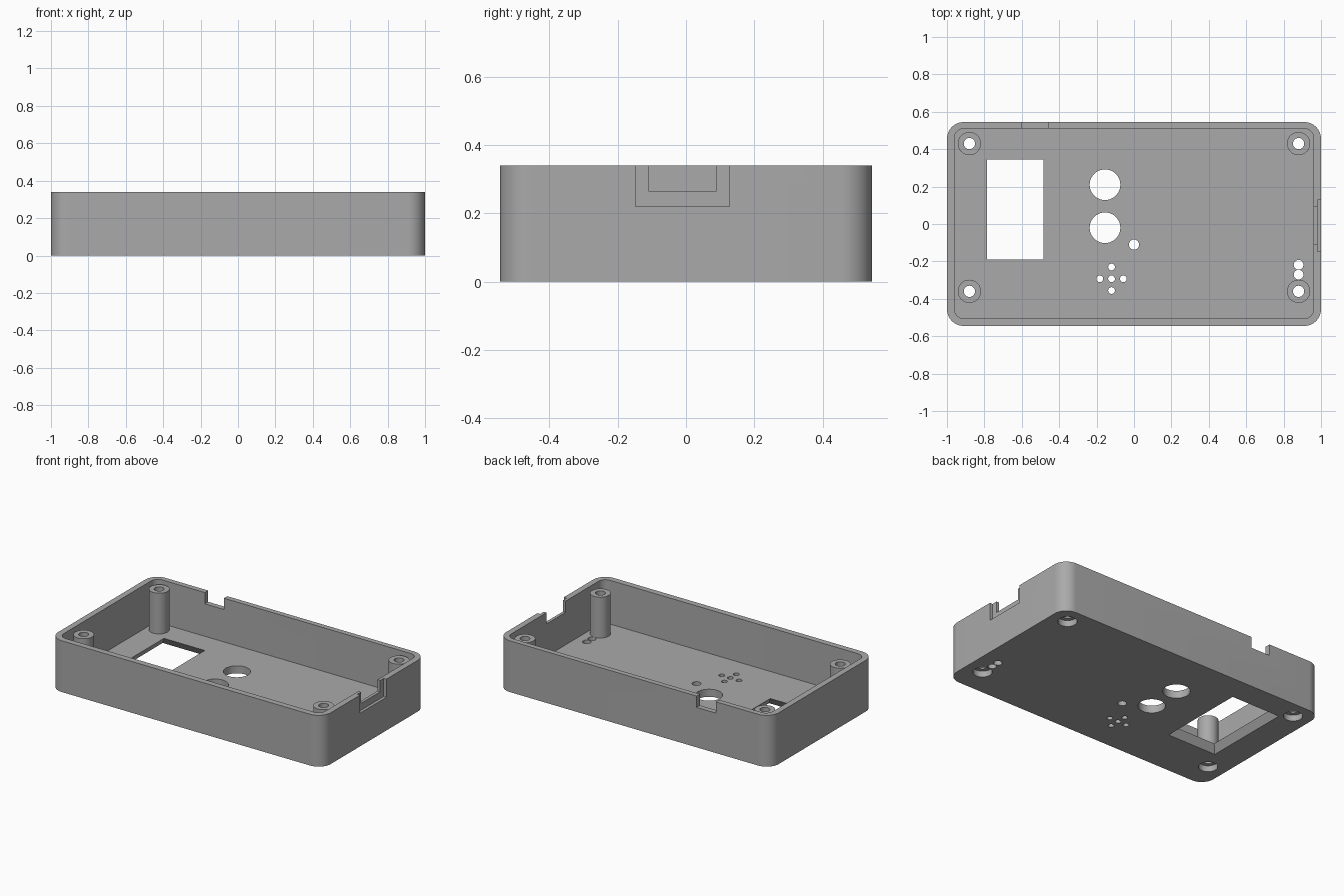
import bpy, bmesh, math
from mathutils import Vector

default = bpy.data.objects.get("Cube")
if default:
    bpy.data.objects.remove(default, do_unlink=True)

HEIGHT, FLOOR, POST_TOP = 0.34, 0.05, 0.32
POSTS = [(x, y) for x in (-0.88, 0.88) for y in (-0.36, 0.43)]

grey = bpy.data.materials.new("grey_plastic")
grey.use_nodes = True
colour = (0.4, 0.4, 0.4, 1)
grey.diffuse_color = colour
grey.node_tree.nodes["Principled BSDF"].inputs["Base Color"].default_value = colour


def loft(name, rings, closed=False):
    """Skin matching rings of points; cap the ends unless closed on itself."""
    bm = bmesh.new()
    loops = [[bm.verts.new(p) for p in ring] for ring in rings]
    pairs = list(zip(loops, loops[1:]))
    if closed:
        pairs.append((loops[-1], loops[0]))
    else:
        bm.faces.new(loops[0][::-1])
        bm.faces.new(loops[-1])
    for a, b in pairs:
        for i in range(len(a)):
            j = (i + 1) % len(a)
            bm.faces.new((a[i], a[j], b[j], b[i]))
    bmesh.ops.recalc_face_normals(bm, faces=bm.faces)
    mesh = bpy.data.meshes.new(name)
    bm.to_mesh(mesh)
    bm.free()
    obj = bpy.data.objects.new(name, mesh)
    bpy.context.collection.objects.link(obj)
    mesh.materials.append(grey)
    return obj


def rect(x0, x1, y0, y1, z, r=0.0):
    """Rectangle outline with optional rounded corners."""
    if r == 0:
        return [(x0, y0, z), (x1, y0, z), (x1, y1, z), (x0, y1, z)]
    centres = [(x1 - r, y1 - r), (x0 + r, y1 - r), (x0 + r, y0 + r), (x1 - r, y0 + r)]
    return [(cx + r * math.cos(a), cy + r * math.sin(a), z)
            for q, (cx, cy) in enumerate(centres)
            for a in [(q + s / 12) * math.pi / 2 for s in range(13)]]


def circle(x, y, z, r, n=48):
    return [(x + r * math.cos(math.tau * i / n), y + r * math.sin(math.tau * i / n), z)
            for i in range(n)]


def box(x0, x1, y0, y1, z0, z1):
    return loft("cutter", [rect(x0, x1, y0, y1, z0), rect(x0, x1, y0, y1, z1)])


def drill(x, y, r, z0=-0.1, z1=0.12):
    return loft("cutter", [circle(x, y, z0, r), circle(x, y, z1, r)])


def smooth(obj):
    bpy.ops.object.select_all(action="DESELECT")
    obj.select_set(True)
    bpy.context.view_layer.objects.active = obj
    bpy.ops.object.shade_smooth_by_angle(angle=math.radians(30))


# Case shell: rounded tray
case = loft("case_shell", [rect(-1, 1, -0.545, 0.545, z, 0.09) for z in (0, HEIGHT)])
cutters = [loft("cutter", [rect(-0.96, 0.96, -0.505, 0.51, z, 0.05) for z in (FLOOR, 0.5)])]

# Display window, flared towards the outside
flare = 0.03 / FLOOR
cutters.append(loft("cutter", [
    rect(-0.785 - g, -0.485 + g, -0.19 - g, 0.345 + g, z)
    for z in (-0.02, FLOOR + 0.001) for g in [(FLOOR - z) * flare]]))

# Button holes, indicator hole and paired side holes
for x, y, r in [(-0.155, 0.21, 0.082), (-0.155, -0.02, 0.082), (0, -0.11, 0.027),
                (0.88, -0.218, 0.026), (0.88, -0.271, 0.026)]:
    cutters.append(drill(x, y, r))

# Sound holes in a cross
for dx, dy in [(0, 0), (1, 0), (-1, 0), (0, 1), (0, -1)]:
    cutters.append(drill(-0.12 + 0.063 * dx, -0.293 + 0.063 * dy, 0.018))

# Screw holes with counterbores underneath
for x, y in POSTS:
    cutters.append(drill(x, y, 0.03))
    cutters.append(drill(x, y, 0.058, z1=0.04))

# Rear cable notch, then stepped port opening on the side
cutters.append(box(-0.6, -0.46, 0.45, 0.6, 0.265, 0.5))
cutters.append(box(0.9, 1.1, -0.11, 0.09, 0.265, 0.5))
cutters.append(box(0.98, 1.1, -0.148, 0.127, 0.22, 0.5))

# Cut the openings
bpy.context.view_layer.objects.active = case
for cutter in cutters:
    mod = case.modifiers.new("cut", "BOOLEAN")
    mod.operation, mod.solver, mod.object = "DIFFERENCE", "EXACT", cutter
    bpy.ops.object.modifier_apply(modifier=mod.name)
    bpy.data.objects.remove(cutter, do_unlink=True)
smooth(case)

# Screw posts: hollow tubes standing on the floor
for i, (x, y) in enumerate(POSTS):
    profile = [(0.062, FLOOR), (0.062, POST_TOP), (0.03, POST_TOP), (0.03, FLOOR)]
    smooth(loft(f"screw_post_{i + 1}", [circle(x, y, z, r) for r, z in profile], closed=True))
